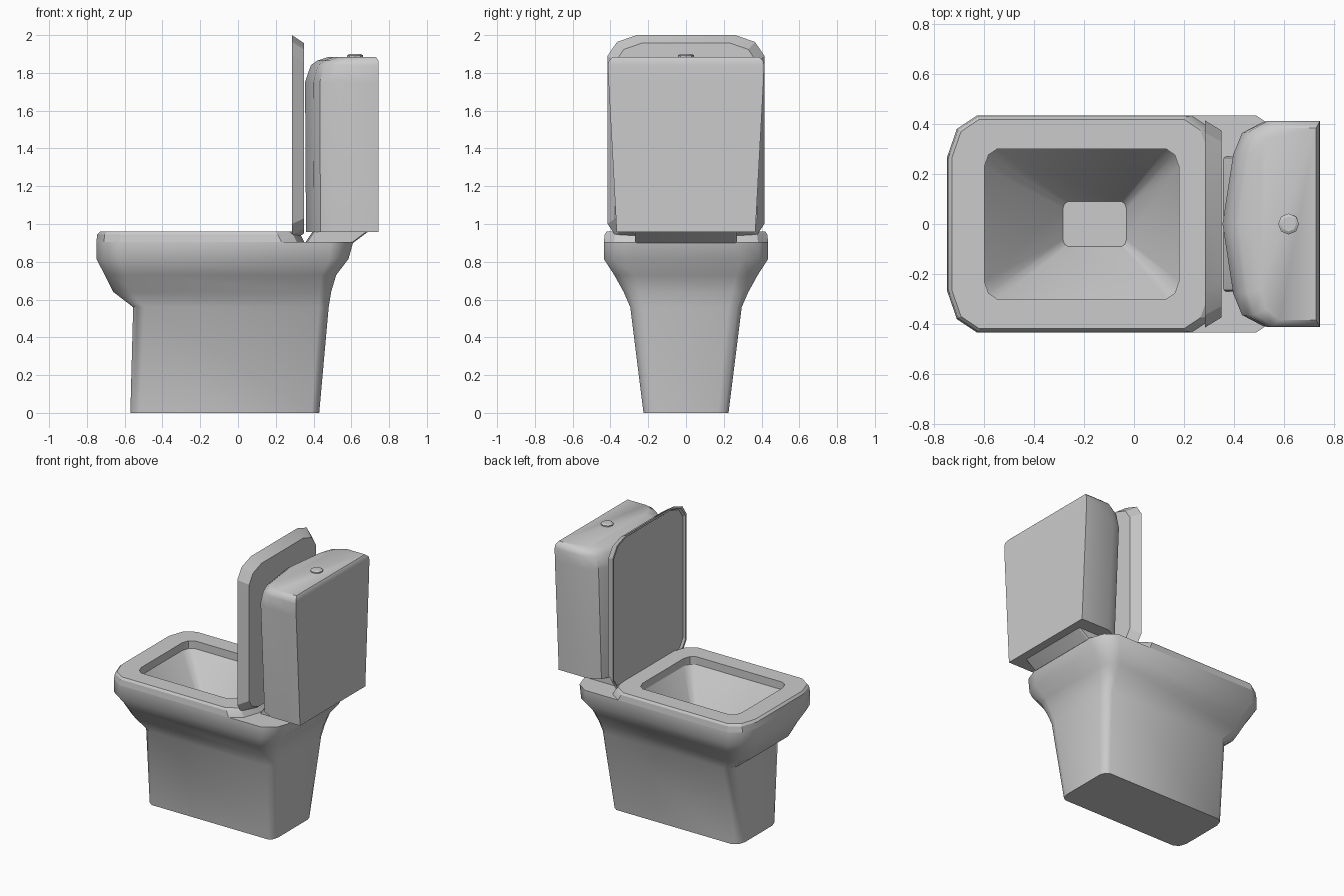
import bpy, bmesh, math

if "Cube" in bpy.data.objects:
    bpy.data.objects.remove(bpy.data.objects["Cube"], do_unlink=True)

ceramic = bpy.data.materials.new("grey_ceramic")
ceramic.use_nodes = True
GREY = (0.6, 0.6, 0.6, 1)
ceramic.diffuse_color = GREY
ceramic.node_tree.nodes["Principled BSDF"].inputs["Base Color"].default_value = GREY


def outline(a0, a1, half, c0, c1):
    """Rectangle from a0 to a1 with facetted corners of size c0 and c1."""
    side = [(a0, half - 1.4 * c0), (a0 + 0.33 * c0, half - 0.45 * c0), (a0 + c0, half),
            (a1 - c1, half), (a1 - 0.33 * c1, half - 0.45 * c1), (a1, half - 1.4 * c1)]
    return side + [(a, -b) for a, b in reversed(side)]


def flat(z, *shape):
    return [(x, y, z) for x, y in outline(*shape)]


def upright(x, *shape):
    return [(x, y, z) for z, y in outline(*shape)]


def loft(name, rings, closed=False, angle=32):
    """Skin a list of rings; cap the ends or join last to first."""
    bm = bmesh.new()
    loops = [[bm.verts.new(p) for p in ring] for ring in rings]
    pairs = list(zip(loops, loops[1:]))
    if closed:
        pairs.append((loops[-1], loops[0]))
    else:
        bm.faces.new(loops[0])
        bm.faces.new(loops[-1])
    for lo, hi in pairs:
        n = len(lo)
        for i in range(n):
            j = (i + 1) % n
            bm.faces.new((lo[i], lo[j], hi[j], hi[i]))
    bmesh.ops.recalc_face_normals(bm, faces=bm.faces)
    mesh = bpy.data.meshes.new(name)
    bm.to_mesh(mesh)
    bm.free()
    mesh.materials.append(ceramic)
    obj = bpy.data.objects.new(name, mesh)
    bpy.context.collection.objects.link(obj)
    bpy.ops.object.select_all(action="DESELECT")
    obj.select_set(True)
    bpy.context.view_layer.objects.active = obj
    bpy.ops.object.shade_smooth_by_angle(angle=math.radians(angle))
    return obj


# Pedestal, flared rim and hollow bowl in one skin
loft("bowl_and_pedestal", [
    flat(0, -0.57, 0.43, 0.225, 0.05, 0.04),
    flat(0.56, -0.555, 0.48, 0.295, 0.06, 0.05),
    flat(0.64, -0.66, 0.493, 0.33, 0.09, 0.06),
    flat(0.73, -0.705, 0.52, 0.38, 0.11, 0.08),
    flat(0.815, -0.75, 0.585, 0.435, 0.12, 0.1),
    flat(0.905, -0.75, 0.61, 0.435, 0.12, 0.12),
    flat(0.905, -0.6, 0.18, 0.3, 0.05, 0.05),
    flat(0.5, -0.285, -0.03, 0.09, 0.02, 0.02),
], angle=38)

# Seat ring with a bevelled upper edge
loft("seat", [
    flat(0.905, -0.75, 0.35, 0.435, 0.12, 0.12),
    flat(0.945, -0.745, 0.33, 0.43, 0.12, 0.12),
    flat(0.96, -0.73, 0.3, 0.42, 0.11, 0.1),
    flat(0.96, -0.6, 0.18, 0.3, 0.05, 0.05),
    flat(0.905, -0.6, 0.18, 0.3, 0.05, 0.05),
], closed=True, angle=25)

# Raised lid: thin rim on the front, sloped edge to the back
loft("lid", [
    upright(0.297, 0.935, 1.975, 0.39, 0.08, 0.1),
    upright(0.285, 0.925, 1.985, 0.4, 0.08, 0.1),
    upright(0.285, 0.91, 2.0, 0.415, 0.09, 0.11),
    upright(0.35, 0.95, 1.957, 0.375, 0.08, 0.1),
], angle=25)

# Neck between the rim and the tank
loft("tank_neck", [
    flat(0.9, 0.355, 0.61, 0.27, 0.01, 0.01),
    flat(0.96, 0.395, 0.69, 0.27, 0.01, 0.01),
])


def tank_ring(z, front, half, back):
    """Bowed front, rounded front corners, square back."""
    depth = back - front
    side = [(0, 0), (0.11, 0.68), (0.2, 0.89), (0.42, 1), (1, 1)]
    pts = [(front + depth * u, half * v, z) for u, v in side]
    return pts + [(x, -y, z) for x, y, z in reversed(pts[1:])]


# Cistern, narrower at its foot, with a rounded top edge
loft("tank", [
    tank_ring(0.957, 0.36, 0.367, 0.745),
    tank_ring(1.75, 0.355, 0.41, 0.745),
    tank_ring(1.84, 0.385, 0.413, 0.745),
    tank_ring(1.865, 0.42, 0.408, 0.743),
    tank_ring(1.885, 0.48, 0.385, 0.73),
], angle=40)


def disc(z, radius):
    return [(0.62 + radius * math.cos(k * math.tau / 8),
             radius * math.sin(k * math.tau / 8), z) for k in range(8)]


# Flush button
loft("flush_button", [disc(1.88, 0.042), disc(1.893, 0.042), disc(1.9, 0.03)])
